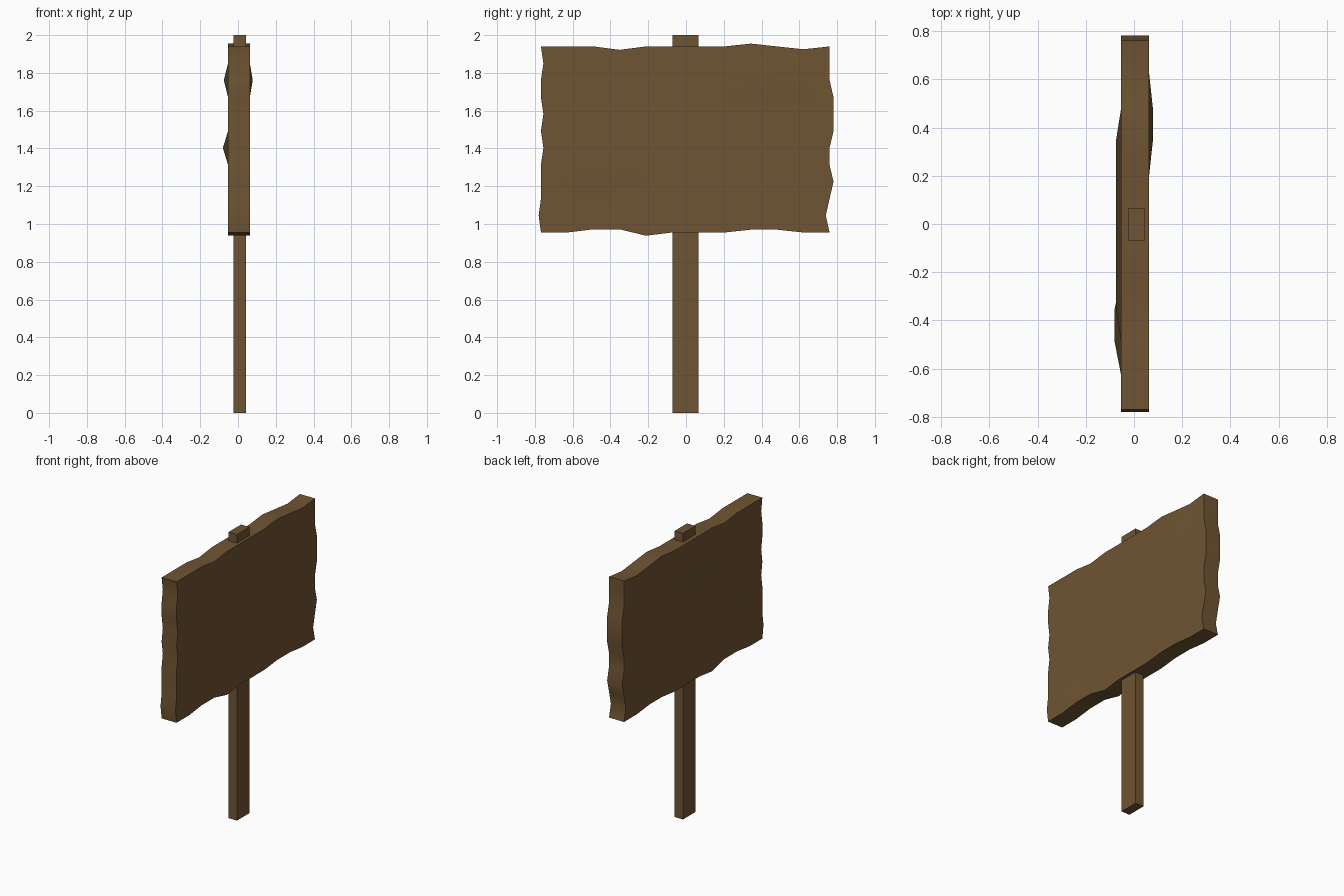
import bpy, bmesh

if "Cube" in bpy.data.objects:
    bpy.data.objects.remove(bpy.data.objects["Cube"])

N = 11                       # grid cells along each side of the board
Y0, Y1, Z0, Z1 = -0.768, 0.76, 0.955, 1.94
X_BACK, X_FRONT = -0.053, 0.063

wood = bpy.data.materials.new("wood")
wood.diffuse_color = (0.16, 0.09, 0.033, 1)
wood.use_nodes = True
wood.node_tree.nodes["Principled BSDF"].inputs["Base Color"].default_value = wood.diffuse_color

# Chipped edge offsets, by grid index
bottom = {2: 0.017, 3: 0.017, 4: -0.017, 8: 0.015, 9: 0.015}
top = {3: -0.018, 8: 0.015, 10: -0.015}
left = {1: -0.012, 5: 0.013, 7: 0.013, 10: 0.013}
right = {1: -0.02, 3: 0.021, 6: 0.021, 7: 0.021, 8: 0.021}

# Low bumps and dents on the two broad faces
bumps = {
    1: {(8, 9): 0.015, (9, 9): 0.015, (2, 2): -0.01, (3, 2): -0.01},
    0: {**{(i, 9): -0.022 for i in range(3, 9)}, (2, 5): -0.027, (3, 5): -0.027},
}


def finish(name, bm):
    bmesh.ops.recalc_face_normals(bm, faces=bm.faces)
    mesh = bpy.data.meshes.new(name)
    bm.to_mesh(mesh)
    bm.free()
    mesh.materials.append(wood)
    obj = bpy.data.objects.new(name, mesh)
    bpy.context.collection.objects.link(obj)
    return obj


# Sign board: two rippled grids joined by a rim
bm = bmesh.new()
grid = {}
for s, x in enumerate((X_BACK, X_FRONT)):
    for i in range(N + 1):
        for j in range(N + 1):
            y = Y0 + (Y1 - Y0) * i / N
            z = Z0 + (Z1 - Z0) * j / N
            if i == 0:
                y += left.get(j, 0)
            elif i == N:
                y += right.get(j, 0)
            if j == 0:
                z += bottom.get(i, 0)
            elif j == N:
                z += top.get(i, 0)
            grid[s, i, j] = bm.verts.new((x + bumps[s].get((i, j), 0), y, z))
    for i in range(N):
        for j in range(N):
            bm.faces.new([grid[s, a, b] for a, b in
                          ((i, j), (i + 1, j), (i + 1, j + 1), (i, j + 1))])
rim = ([(k, 0) for k in range(N)] + [(N, k) for k in range(N)]
       + [(N - k, N) for k in range(N)] + [(0, N - k) for k in range(N)])
for a, b in zip(rim, rim[1:] + rim[:1]):
    bm.faces.new([grid[0, *a], grid[0, *b], grid[1, *b], grid[1, *a]])
board = finish("sign_board", bm)
bpy.context.view_layer.objects.active = board
board.select_set(True)
bpy.ops.object.shade_smooth_by_angle(angle=0.6)

# Post: plain square-cut timber through the board
bm = bmesh.new()
bmesh.ops.create_cube(bm, size=1)
for v in bm.verts:
    v.co = (0.01 + v.co.x * 0.065, -0.003 + v.co.y * 0.137, 1 + v.co.z * 2)
finish("post", bm)
